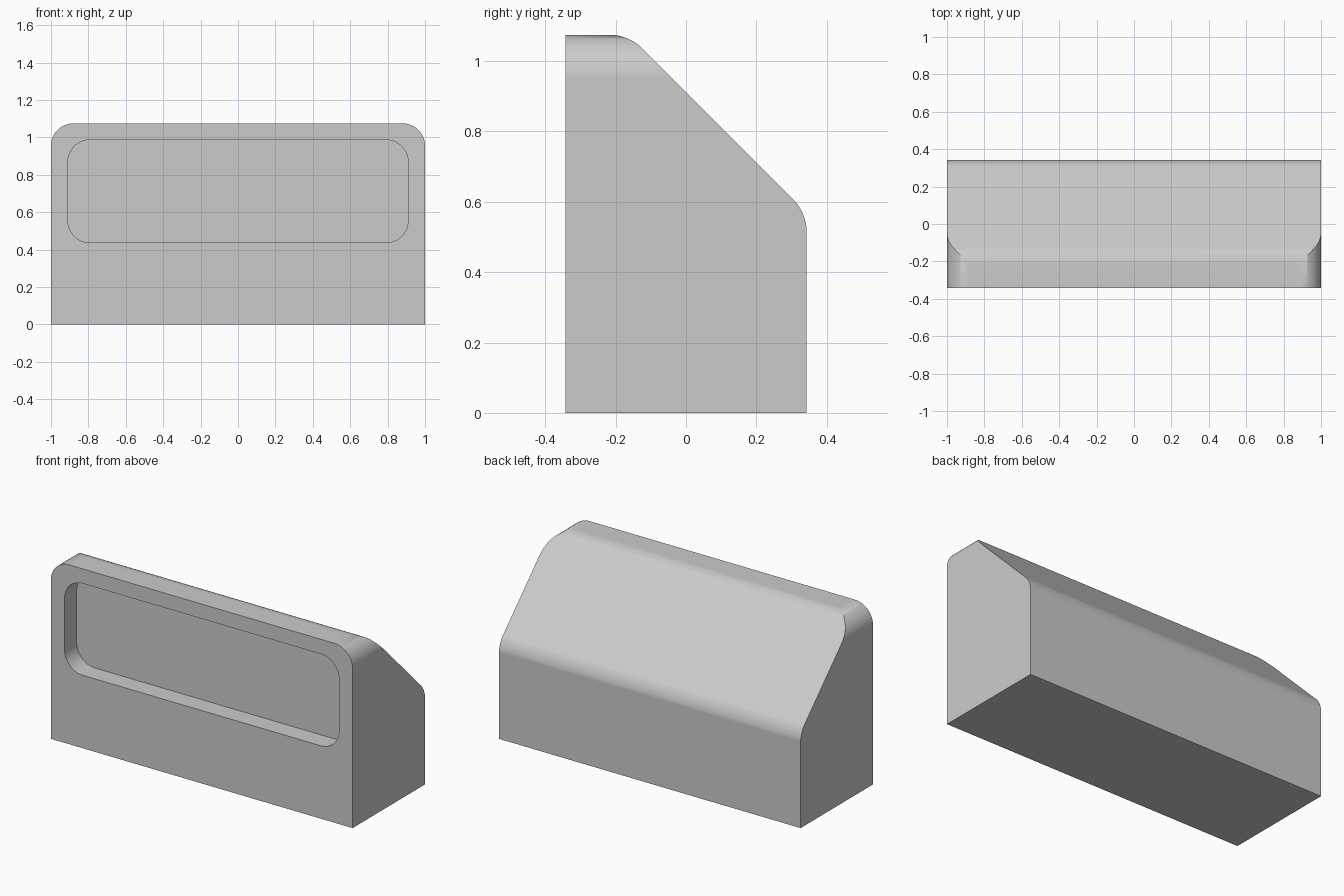
import bpy
import bmesh
from math import radians
from mathutils import Vector

WIDTH, DEPTH, HEIGHT = 2.0, 0.686, 1.075
RADIUS = 0.12

default_cube = bpy.data.objects.get("Cube")
if default_cube:
    bpy.data.objects.remove(default_cube, do_unlink=True)

grey = bpy.data.materials.new("light grey")
grey.use_nodes = True
colour = (0.6, 0.6, 0.6, 1)
grey.diffuse_color = colour
grey.node_tree.nodes["Principled BSDF"].inputs["Base Color"].default_value = colour


def rounded_prism(name, outline, rounded, sweep):
    """Round the chosen corners of an outline and extrude it along sweep."""
    bm = bmesh.new()
    verts = [bm.verts.new(p) for p in outline]
    face = bm.faces.new(verts)
    moved = bmesh.ops.extrude_face_region(bm, geom=[face])["geom"]
    new_verts = [g for g in moved if isinstance(g, bmesh.types.BMVert)]
    bmesh.ops.translate(bm, verts=new_verts, vec=sweep)
    if face.is_valid and not any(f is face for f in bm.faces):
        bm.faces.new(verts)
    bm.verts.ensure_lookup_table()
    axis = Vector(sweep).normalized()
    corners = [Vector(outline[i]) for i in rounded]
    edges = []
    for e in bm.edges:
        along = abs((e.verts[1].co - e.verts[0].co).normalized().dot(axis)) > 0.99
        if along and any((v.co - c).length < 1e-4 for v in e.verts for c in corners):
            edges.append(e)
    # The offset is the fillet radius times the tangent of half the turn
    for e in edges:
        turn = e.calc_face_angle()
        offset = RADIUS * (0.4142 if turn < 1 else 1)
        e.tag = True
    bmesh.ops.bevel(bm, geom=edges, offset=offset, offset_type='OFFSET',
                    segments=12, profile=0.5, affect='EDGES')
    bmesh.ops.recalc_face_normals(bm, faces=bm.faces)
    mesh = bpy.data.meshes.new(name)
    bm.to_mesh(mesh)
    bm.free()
    mesh.materials.append(grey)
    obj = bpy.data.objects.new(name, mesh)
    bpy.context.collection.objects.link(obj)
    return obj


def cut(target, cutter, operation):
    mod = target.modifiers.new(cutter.name, 'BOOLEAN')
    mod.object, mod.operation, mod.solver = cutter, operation, 'EXACT'
    bpy.ops.object.modifier_apply(modifier=mod.name)
    bpy.data.objects.remove(cutter, do_unlink=True)


# Housing with a sloping back, swept across the width
front, back, half = -DEPTH / 2, DEPTH / 2, WIDTH / 2
slope_sum = 0.912
side = [(front, 0), (back, 0), (back, slope_sum - back),
        (slope_sum - HEIGHT, HEIGHT), (front, HEIGHT)]
housing = rounded_prism("housing", [(-half, y, z) for y, z in side],
                        (2, 3), (WIDTH, 0, 0))
bpy.context.view_layer.objects.active = housing
housing.select_set(True)

# Rounded upper side corners
shell = rounded_prism("corner_cutter",
                      [(-half, -1, 0), (half, -1, 0), (half, -1, HEIGHT), (-half, -1, HEIGHT)],
                      (2, 3), (0, 2, 0))
cut(housing, shell, 'INTERSECT')

# Shallow rounded recess in the front
rx, low, high, recess = 0.91, 0.437, 0.987, 0.115
start = front - 0.1
pocket = rounded_prism("recess_cutter",
                       [(-rx, start, low), (rx, start, low), (rx, start, high), (-rx, start, high)],
                       (0, 1, 2, 3), (0, 0.1 + recess, 0))
cut(housing, pocket, 'DIFFERENCE')

# Smooth fillets with crisp flat faces
bpy.ops.object.shade_smooth_by_angle(angle=radians(30))
weighted = housing.modifiers.new("flat faces", 'WEIGHTED_NORMAL')
weighted.keep_sharp = True
